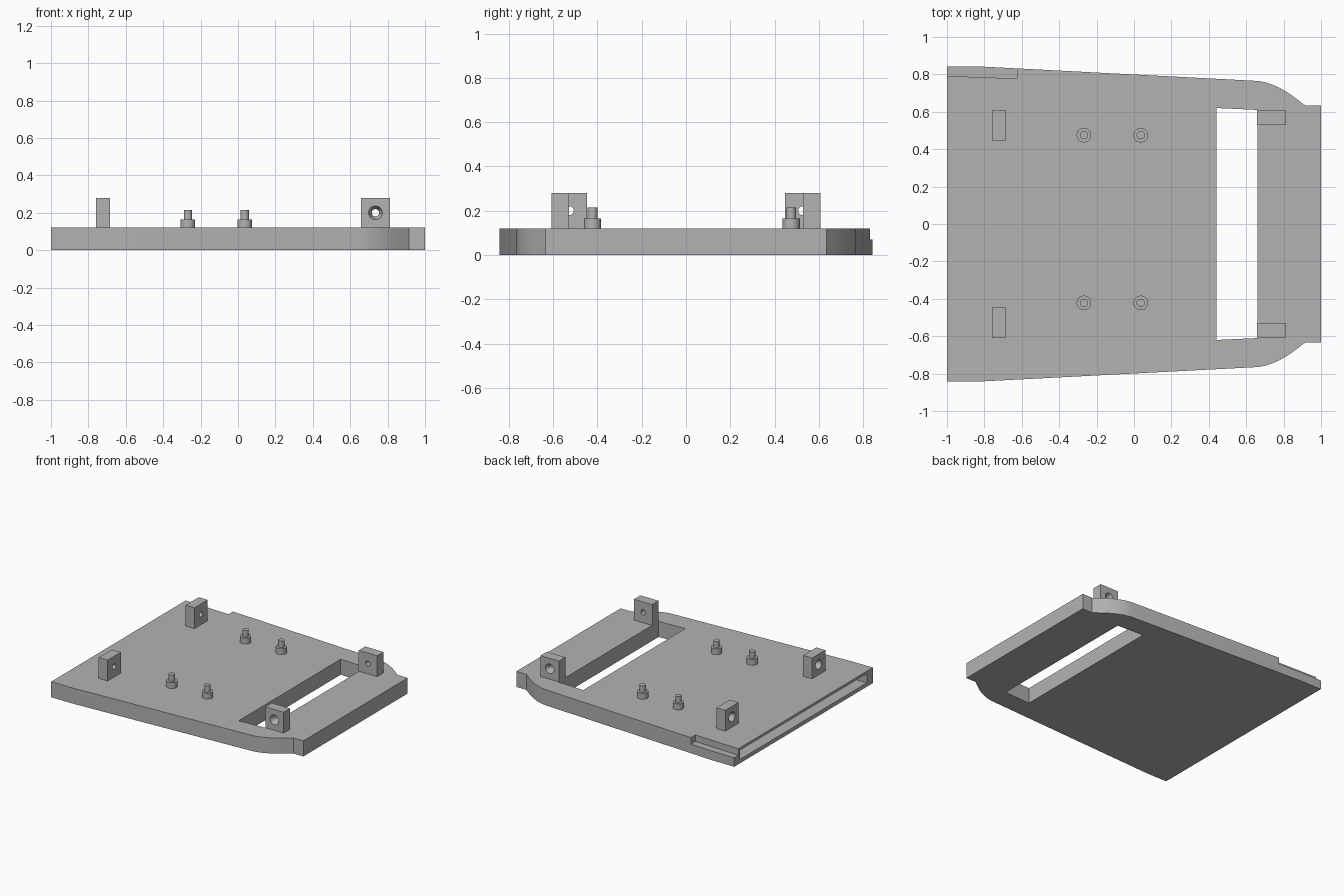
import bpy, bmesh, math
from mathutils import Matrix, Vector

cube = bpy.data.objects.get("Cube")
if cube:
    bpy.data.objects.remove(cube, do_unlink=True)

GREY = (0.45, 0.45, 0.45, 1)
grey = bpy.data.materials.new("plain grey")
grey.use_nodes = True
grey.diffuse_color = GREY
grey.node_tree.nodes["Principled BSDF"].inputs["Base Color"].default_value = GREY


def finish(name, bm):
    bmesh.ops.recalc_face_normals(bm, faces=bm.faces)
    mesh = bpy.data.meshes.new(name)
    bm.to_mesh(mesh)
    bm.free()
    mesh.materials.append(grey)
    ob = bpy.data.objects.new(name, mesh)
    bpy.context.collection.objects.link(ob)
    return ob


def prism(name, outline, z0, z1):
    bm = bmesh.new()
    face = bm.faces.new([bm.verts.new((x, y, z0)) for x, y in outline])
    up = bmesh.ops.extrude_face_region(bm, geom=[face])["geom"]
    bmesh.ops.translate(bm, vec=(0, 0, z1 - z0),
                        verts=[v for v in up if isinstance(v, bmesh.types.BMVert)])
    return finish(name, bm)


def box(name, x0, x1, y0, y1, z0, z1):
    return prism(name, [(x0, y0), (x1, y0), (x1, y1), (x0, y1)], z0, z1)


def cone(name, centre, axis, r0, r1, length):
    # r0 lies at the start of the axis, r1 at its end
    bm = bmesh.new()
    turn = Vector(axis).to_track_quat('Z', 'Y').to_matrix().to_4x4()
    bmesh.ops.create_cone(bm, cap_ends=True, segments=32, radius1=r0, radius2=r1,
                          depth=length, matrix=Matrix.Translation(centre) @ turn)
    return finish(name, bm)


def boolean(ob, tools, operation='DIFFERENCE'):
    for tool in tools:
        mod = ob.modifiers.new("boolean", 'BOOLEAN')
        mod.operation, mod.solver, mod.object = operation, 'EXACT', tool
    bpy.context.view_layer.update()
    result = ob.evaluated_get(bpy.context.evaluated_depsgraph_get())
    mesh = bpy.data.meshes.new_from_object(result)
    ob.modifiers.clear()
    ob.data = mesh
    for tool in tools:
        bpy.data.objects.remove(tool, do_unlink=True)


def smooth(ob):
    bpy.ops.object.select_all(action='DESELECT')
    ob.select_set(True)
    bpy.context.view_layer.objects.active = ob
    bpy.ops.object.shade_smooth_by_angle(angle=math.radians(30))


# Tapered base plate with rounded shoulders
TOP = 0.12
half = [(-1, 0.842), (-0.82, 0.842), (0.66, 0.765), (0.70, 0.758), (0.74, 0.745),
        (0.78, 0.727), (0.82, 0.704), (0.86, 0.676), (0.915, 0.634), (1, 0.634)]
plate = prism("base_plate", half + [(x, -y) for x, y in reversed(half)], 0, TOP)

# Window, end pocket and corner notch cut from the plate
window = prism("window_cutter", [(0.44, 0.62), (0.66, 0.61), (0.66, -0.61), (0.44, -0.62)], -0.1, 0.3)
pocket = prism("pocket_cutter", [(-1.1, 0.775), (0.38, 0.72), (0.38, -0.72), (-1.1, -0.775)], 0.03, 0.1)
notch = prism("notch_cutter", [(-1.1, 0.795), (-0.625, 0.778), (-0.625, 0.95), (-1.1, 0.95)], 0.07, 0.3)
boolean(plate, [window, pocket, notch])
smooth(plate)


# Lugs with a through hole, countersunk on the outer side
def lug(name, x0, x1, y0, y1, axis, hole):
    ob = box(name, x0, x1, y0, y1, TOP, 0.28)
    axis = Vector(axis)
    half_depth = 0.038
    drill = cone("drill", hole, axis, 0.02, 0.02, 0.3)
    sink = cone("countersink", hole + axis * (half_depth - 0.019), axis, 0.02, 0.037, 0.04)
    boolean(ob, [drill, sink])
    smooth(ob)


for side, s in (("back", 1), ("front", -1)):
    ys = sorted((s * 0.447, s * 0.607))
    lug(side + "_right_lug", -0.76, -0.684, *ys, (-1, 0, 0), Vector((-0.722, s * 0.527, 0.2)))
    ys = sorted((s * 0.529, s * 0.607))
    lug(side + "_left_lug", 0.657, 0.814, *ys, (0, s, 0), Vector((0.735, s * 0.568, 0.2)))

# Stepped mounting pegs
for side, y in (("back", 0.475), ("front", -0.422)):
    for end, x in (("right", -0.268), ("left", 0.036)):
        smooth(cone(f"{side}_{end}_peg_base", (x, y, 0.1425), (0, 0, 1), 0.039, 0.039, 0.045))
        smooth(cone(f"{side}_{end}_peg_pin", (x, y, 0.19), (0, 0, 1), 0.022, 0.022, 0.05))
